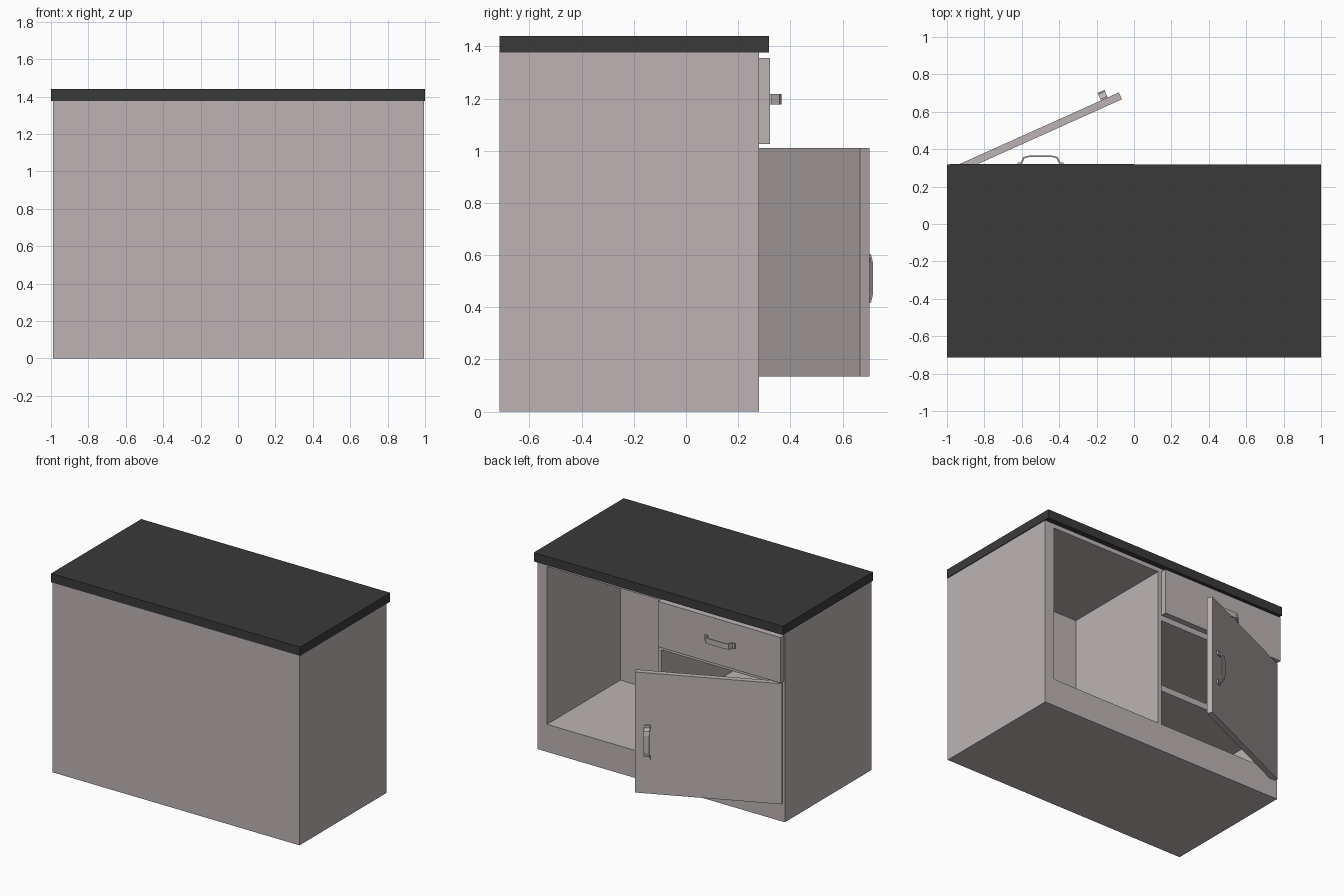
import bpy, bmesh, math
from mathutils import Matrix, Vector

if "Cube" in bpy.data.objects:
    bpy.data.objects.remove(bpy.data.objects["Cube"])


def material(name, rgb):
    m = bpy.data.materials.new(name)
    m.diffuse_color = (*rgb, 1)
    m.use_nodes = True
    m.node_tree.nodes["Principled BSDF"].inputs["Base Color"].default_value = m.diffuse_color
    return m


PAINT = material("pale_warm_grey", (0.51, 0.455, 0.455))
DARK = material("charcoal", (0.042, 0.042, 0.042))


def finish(name, bm, mat):
    bmesh.ops.recalc_face_normals(bm, faces=bm.faces)
    me = bpy.data.meshes.new(name)
    bm.to_mesh(me)
    bm.free()
    me.materials.append(mat)
    ob = bpy.data.objects.new(name, me)
    bpy.context.collection.objects.link(ob)
    return ob


def box(name, x, y, z, mat=PAINT):
    lo, hi = Vector((x[0], y[0], z[0])), Vector((x[1], y[1], z[1]))
    bm = bmesh.new()
    bmesh.ops.create_cube(bm, size=1, matrix=Matrix.Translation((lo + hi) / 2)
                          @ Matrix.Diagonal((*(hi - lo), 1)))
    return finish(name, bm, mat)


def handle(name):
    """Bowed strap handle along x, rising in +y, 0.04 wide in z."""
    t = 0.008
    half = [(0.122, 0), (0.122, t), (0.105, t), (0.092, 0.036), (0.06, 0.044)]
    inner = [(0.06, 0.036), (0.086, 0.029), (0.099, 0)]
    # outer outline right to left, then inner outline back
    outline = half + [(-x, y) for x, y in reversed(half)]
    outline += [(-x, y) for x, y in reversed(inner)] + inner
    bm = bmesh.new()
    # quads between outer and inner outlines, then extruded across the width
    outer = half[1:]
    under = [(0.122, 0), (0.099, 0), (0.086, 0.029), (0.06, 0.036)]
    pairs = list(zip(outer, under))
    pairs += [((-a, b), (-c, d)) for (a, b), (c, d) in reversed(pairs)]
    vs = [(bm.verts.new((*p, -0.02)), bm.verts.new((*q, -0.02))) for p, q in pairs]
    faces = [bm.faces.new((a[0], b[0], b[1], a[1])) for a, b in zip(vs, vs[1:])]
    ext = bmesh.ops.extrude_face_region(bm, geom=faces, use_keep_orig=True)
    bmesh.ops.translate(bm, vec=(0, 0, 0.04),
                        verts=[g for g in ext["geom"] if isinstance(g, bmesh.types.BMVert)])
    return finish(name, bm, PAINT)


# carcass with two open bays
body = box("cabinet_body", (-0.99, 0.995), (-0.715, 0.28), (0, 1.376))
for side, xs in (("open", (0.028, 0.92)), ("door", (-0.92, 0.0))):
    cutter = box(side + "_bay_cutter", xs, (-0.56, 0.5), (0.2, 1.345))
    cutter.hide_render = True
    cutter.hide_viewport = True
    mod = body.modifiers.new(side + "_bay", 'BOOLEAN')
    mod.object = cutter
    mod.solver = 'EXACT'

# worktop
box("worktop", (-1, 1), (-0.715, 0.318), (1.376, 1.44), DARK)

# boards inside the door bay
box("drawer_board", (-0.921, 0.001), (-0.561, 0.279), (0.985, 1.03))
box("shelf", (-0.921, 0.001), (-0.561, 0.25), (0.475, 0.52))

# drawer front and its handle
box("drawer_front", (-0.985, 0.0), (0.28, 0.322), (1.025, 1.355))
handle("drawer_handle").location = (-0.5, 0.322, 1.197)

# open door with vertical handle, swung about its left edge
swing = Matrix.Translation((-0.963, 0.263, 0)) @ Matrix.Rotation(math.radians(24.2), 4, 'Z')
door = box("door", (0, 0.985), (0, 0.04), (0.135, 1.01))
door.matrix_world = swing
door_handle = handle("door_handle")
door_handle.matrix_world = (swing @ Matrix.Translation((0.9, 0.04, 0.51))
                            @ Matrix.Rotation(math.radians(90), 4, 'Y'))
